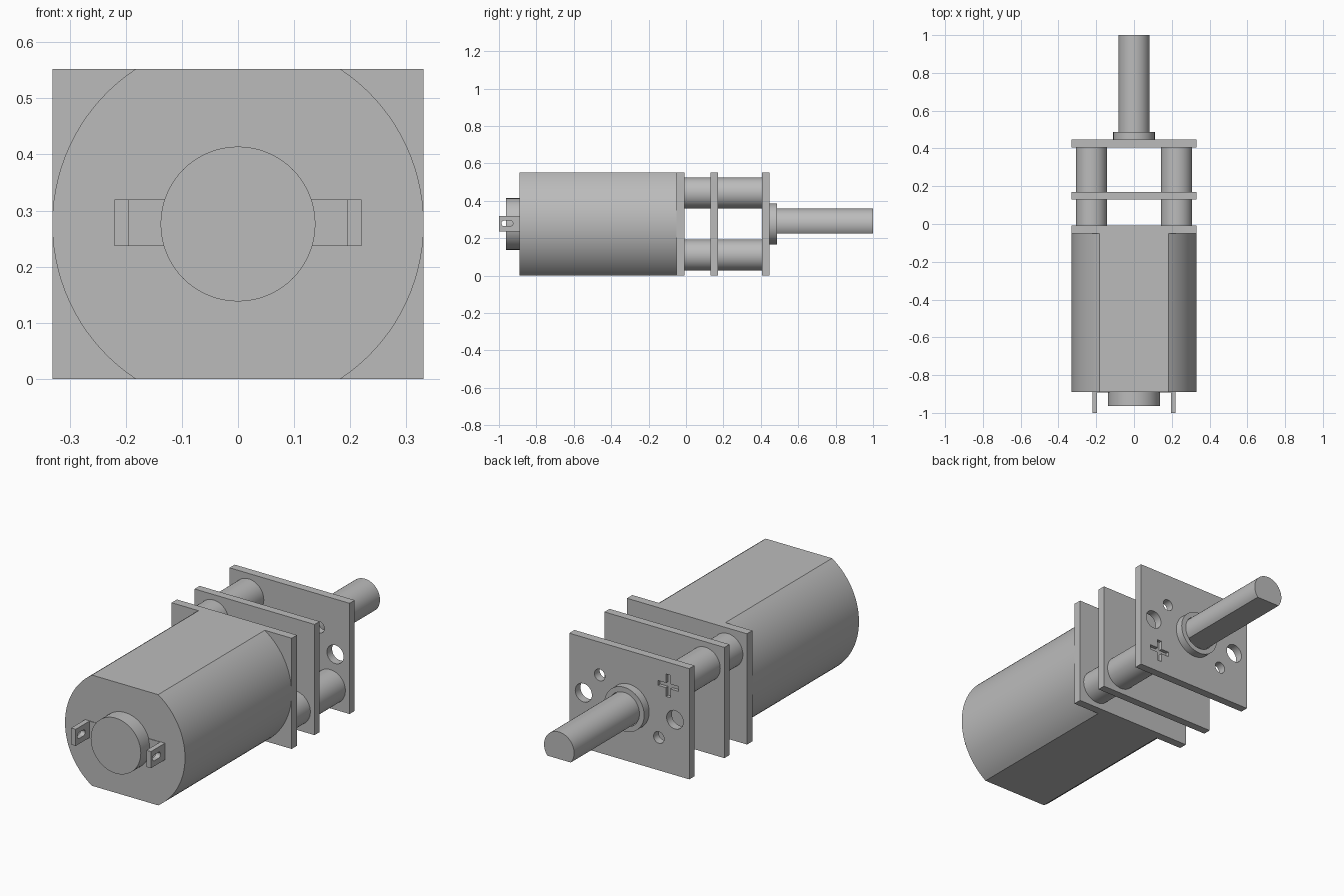
import bpy, bmesh
from math import sin, cos, pi, acos, asin
from mathutils import Vector

if "Cube" in bpy.data.objects:
    bpy.data.objects.remove(bpy.data.objects["Cube"], do_unlink=True)

grey = bpy.data.materials.new("plain grey")
grey.use_nodes = True
grey.diffuse_color = (0.5, 0.5, 0.5, 1)
grey.node_tree.nodes["Principled BSDF"].inputs["Base Color"].default_value = (0.5, 0.5, 0.5, 1)

W, H = 0.331, 0.552      # half width and full height
MID = H / 2


def arc(r, a0, a1, n, cu=0, cz=MID):
    return [(cu + r * cos(a0 + (a1 - a0) * i / n), cz + r * sin(a0 + (a1 - a0) * i / n))
            for i in range(n + 1)]


def circle(r, cu=0, cz=MID, n=64):
    return arc(r, 0, 2 * pi, n, cu, cz)[:-1]


def rect(u0, u1, z0, z1):
    return [(u0, z0), (u1, z0), (u1, z1), (u0, z1)]


def smooth(ob):
    bpy.ops.object.select_all(action='DESELECT')
    ob.select_set(True)
    bpy.context.view_layer.objects.active = ob
    bpy.ops.object.shade_smooth_by_angle()


def prism(name, profile, lo, hi, axis='Y'):
    """Extrude a profile (sideways, up) along the X or Y axis."""
    bm = bmesh.new()
    at = (lambda u, z: (u, lo, z)) if axis == 'Y' else (lambda u, z: (lo, u, z))
    face = bm.faces.new([bm.verts.new(at(u, z)) for u, z in profile])
    step = Vector((0, hi - lo, 0)) if axis == 'Y' else Vector((hi - lo, 0, 0))
    new = bmesh.ops.extrude_face_region(bm, geom=[face], use_keep_orig=True)["geom"]
    bmesh.ops.translate(bm, vec=step, verts=[v for v in new if isinstance(v, bmesh.types.BMVert)])
    bmesh.ops.recalc_face_normals(bm, faces=bm.faces)
    me = bpy.data.meshes.new(name)
    bm.to_mesh(me)
    bm.free()
    me.materials.append(grey)
    ob = bpy.data.objects.new(name, me)
    bpy.context.collection.objects.link(ob)
    smooth(ob)
    return ob


def cut(ob, cutters):
    """Subtract the cutters, then remove them."""
    for c in cutters:
        m = ob.modifiers.new("cut", 'BOOLEAN')
        m.operation, m.solver, m.object = 'DIFFERENCE', 'EXACT', c
    bpy.context.view_layer.update()
    dg = bpy.context.evaluated_depsgraph_get()
    me = bpy.data.meshes.new_from_object(ob.evaluated_get(dg))
    ob.modifiers.clear()
    ob.data = me
    for c in cutters:
        bpy.data.objects.remove(c, do_unlink=True)
    smooth(ob)


# Motor can: round sides with flat top and bottom
a = asin(MID / W)
prism("motor_can", arc(W, -a, a, 32) + arc(W, pi - a, pi + a, 32), -0.89, -0.05)
prism("rear_bearing_cap", circle(0.138), -0.963, -0.88)

# Slotted terminals with thin feet
for side, s in (("left", 1), ("right", -1)):
    tab = prism(side + "_terminal", rect(-1, -0.885, 0.237, 0.32), s * 0.195, s * 0.22, 'X')
    slot = arc(0.015, pi / 2, 3 * pi / 2, 8, -0.972, 0.279) + arc(0.015, -pi / 2, pi / 2, 8, -0.94, 0.279)
    cut(tab, [prism("slot_cutter", slot, s * 0.15, s * 0.25, 'X')])
    foot = sorted((s * 0.12, s * 0.195))
    prism(side + "_terminal_foot", rect(*foot, 0.237, 0.32), -0.893, -0.885)

# Gearbox plates
prism("motor_plate", rect(-W, W, 0, H), -0.05, -0.008)
prism("middle_plate", rect(-W, W, 0, H), 0.13, 0.17)
end_plate = prism("end_plate", rect(-W, W, 0, H), 0.406, 0.447)

# Spacer posts on one diagonal, with cross slots in the end plate over them
cutters = []
for name, s in (("lower_left", 1), ("upper_right", -1)):
    x, z = s * 0.225, MID - s * 0.166
    prism(name + "_short_post", circle(0.083, x, z), -0.01, 0.132)
    prism(name + "_long_post", circle(0.083, x, z), 0.168, 0.407)
    x, z, b, l = s * 0.215, MID - s * 0.159, 0.012, 0.056
    cross = [(-b, -l), (b, -l), (b, -b), (l, -b), (l, b), (b, b),
             (b, l), (-b, l), (-b, b), (-l, b), (-l, -b), (-b, -b)]
    cutters.append(prism("cross_cutter", [(x + u, z + v) for u, v in cross], 0.43, 0.5))
    # Large side hole and small hole
    cutters.append(prism("hole_cutter", circle(0.046, s * 0.252, MID, 32), 0.35, 0.5))
    cutters.append(prism("hole_cutter", circle(0.029, s * 0.163, MID + s * 0.112, 32), 0.35, 0.5))
cut(end_plate, cutters)

# Output bushing and D-shaped shaft
bushing = prism("bushing", circle(0.11), 0.44, 0.487)
cut(bushing, [prism("bore_cutter", circle(0.0845), 0.4, 0.6)])
R = 0.083
d = acos(0.052 / R)
prism("output_shaft", arc(R, -pi / 2 + d, 3 * pi / 2 - d, 48), 0.43, 1)
